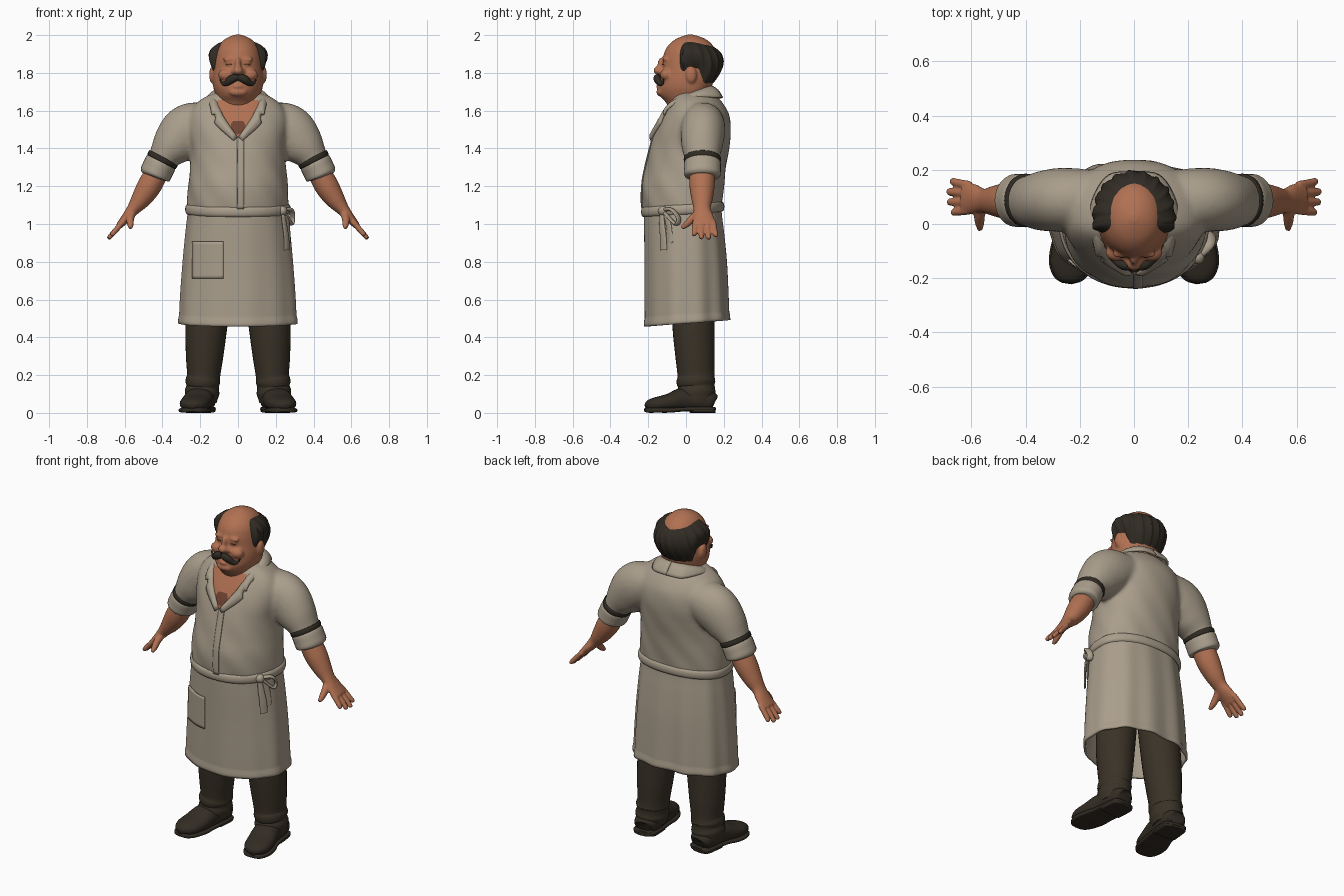
import bpy, bmesh
from math import sin, cos, pi, radians, copysign
from mathutils import Vector, Matrix


def material(name, rgb):
    m = bpy.data.materials.new(name)
    m.diffuse_color = (*rgb, 1)
    return m


CLOTH = material("cream cloth", (0.40, 0.34, 0.26))
SKIN = material("tan skin", (0.44, 0.165, 0.085))
HAIR = material("dark hair", (0.030, 0.024, 0.017))
PANTS = material("brown trousers", (0.042, 0.032, 0.020))
LEATHER = material("dark leather", (0.032, 0.025, 0.017))
BROWN = material("reddish brown", (0.17, 0.058, 0.032))


def at(rows, t):
    """Smooth interpolation of rows keyed by their first column."""
    t = min(max(t, rows[0][0]), rows[-1][0])
    i = 0
    while i < len(rows) - 2 and t > rows[i + 1][0]:
        i += 1
    p, q = rows[i], rows[i + 1]
    o, r = rows[max(i - 1, 0)], rows[min(i + 2, len(rows) - 1)]
    h = q[0] - p[0]
    s = (t - p[0]) / h
    out = []
    for k in range(1, len(p)):
        m0 = (q[k] - o[k]) / (q[0] - o[0]) * h
        m1 = (r[k] - p[k]) / (r[0] - p[0]) * h
        out.append((2*s**3 - 3*s*s + 1) * p[k] + (s**3 - 2*s*s + s) * m0
                   + (3*s*s - 2*s**3) * q[k] + (s**3 - s*s) * m1)
    return out


def surf(rows, a, z, mid, off=0.0, n=2.0):
    """Point on an upright body given by (z, half width, front y, back y); a=0 faces front."""
    w, f, b = at(rows, z)
    s, c = (copysign(abs(k) ** (2 / n), k) for k in (sin(a), cos(a)))
    y = mid + (f - off - mid) * c if c > 0 else mid - (b + off - mid) * c
    return Vector(((w + off) * s, y, z))


def grid(bm, fn, nu, nv, wu=False, wv=False, caps=False):
    ru, rv = nu + (not wu), nv + (not wv)
    vs = [[bm.verts.new(fn(i / nu, j / nv)) for j in range(rv)] for i in range(ru)]
    for i in range(nu):
        for j in range(nv):
            i2, j2 = (i + 1) % ru, (j + 1) % rv
            bm.faces.new((vs[i][j], vs[i2][j], vs[i2][j2], vs[i][j2]))
    if caps:
        bm.faces.new(vs[0])
        bm.faces.new(vs[-1])


def tube(bm, pts, ref=(0, 1, 0), nu=24, nv=24, side=1, n=2.0):
    """Tube through (x, y, z, radius, radius along ref)."""
    rows = [(i, p[0] * side, *p[1:]) for i, p in enumerate(pts)]
    last = len(pts) - 1

    def fn(u, v):
        x, y, z, a, b = at(rows, u * last)
        t = (Vector(at(rows, u*last + .05)[:3]) - Vector(at(rows, u*last - .05)[:3])).normalized()
        r = Vector(ref)
        r = (r - t * r.dot(t)).normalized()
        s, c = (copysign(abs(k) ** (2 / n), k) for k in (sin(2*pi*v), cos(2*pi*v)))
        return Vector((x, y, z)) + t.cross(r) * a * c + r * b * s
    grid(bm, fn, nu, nv, wv=True, caps=True)


def ball(bm, loc, size, both=False):
    for s in ((1, -1) if both else (1,)):
        bmesh.ops.create_icosphere(bm, subdivisions=3, radius=1, matrix=Matrix.LocRotScale(
            Vector((loc[0] * s, loc[1], loc[2])), None, Vector(size)))


def finish(name, bm, mat, mirror=False, voxel=0, thick=0, wrap_to=None, lift=0.005):
    bmesh.ops.recalc_face_normals(bm, faces=bm.faces)
    me = bpy.data.meshes.new(name)
    bm.to_mesh(me)
    bm.free()
    me.materials.append(mat)
    ob = bpy.data.objects.new(name, me)
    bpy.context.collection.objects.link(ob)
    bpy.ops.object.select_all(action='DESELECT')
    ob.select_set(True)
    bpy.context.view_layer.objects.active = ob
    bpy.ops.object.shade_smooth_by_angle(angle=radians(50))
    if wrap_to:
        m = ob.modifiers.new("wrap", 'SHRINKWRAP')
        m.target, m.wrap_method, m.wrap_mode = wrap_to, 'PROJECT', 'ABOVE_SURFACE'
        m.use_project_y, m.offset = True, lift
    if voxel:
        m = ob.modifiers.new("blend", 'REMESH')
        m.mode, m.voxel_size, m.use_smooth_shade = 'VOXEL', voxel, True
        m = ob.modifiers.new("soften", 'SMOOTH')
        m.factor, m.iterations = 0.5, 5
    if thick:
        m = ob.modifiers.new("thickness", 'SOLIDIFY')
        m.thickness, m.offset = thick, 0
    if mirror:
        ob.modifiers.new("mirror", 'MIRROR')
    return ob


# Shirt: torso and short sleeves blended together
torso = [(1.04, .260, -.218, .183), (1.10, .268, -.231, .19), (1.2, .264, -.234, .2),
         (1.3, .254, -.214, .212), (1.4, .25, -.192, .228), (1.5, .262, -.160, .238),
         (1.58, .255, -.122, .228), (1.64, .22, -.088, .195), (1.68, .16, -.066, .16),
         (1.705, .09, -.04, .125)]
sleeve = [(.15, .09, 1.54, .11, .11), (.26, .09, 1.50, .137, .118), (.34, .085, 1.42, .118, .11),
          (.39, .085, 1.355, .084, .094), (.42, .085, 1.29, .07, .084)]
bm = bmesh.new()
grid(bm, lambda u, v: surf(torso, 2*pi*v, 1.04 + .665*u, .02,
     .003 * sin(9*pi*v*2 + 20*u) * (1 - u), 2.15), 50, 72, wv=True, caps=True)
for s in (1, -1):
    tube(bm, sleeve, side=s)
shirt = finish("shirt", bm, CLOTH, voxel=.012)

# Rolled cuffs and the dark bands above them
bm = bmesh.new()
tube(bm, [(.403, .087, 1.335, .066, .078), (.408, .087, 1.326, .083, .096), (.425, .087, 1.29, .085, .098),
          (.440, .087, 1.258, .082, .095), (.444, .087, 1.248, .06, .07)], nu=32)
finish("cuffs", bm, CLOTH, mirror=True)
bm = bmesh.new()
tube(bm, [(.391, .087, 1.357, .07, .08), (.394, .087, 1.351, .084, .097),
          (.405, .087, 1.331, .084, .097), (.408, .087, 1.325, .07, .08)])
finish("arm_bands", bm, HAIR, mirror=True)

# Bare forearms and hands
bm = bmesh.new()
tube(bm, [(.42, .085, 1.29, .06, .068), (.47, .085, 1.20, .064, .067), (.515, .085, 1.13, .052, .056),
          (.555, .085, 1.078, .035, .045), (.59, .092, 1.035, .026, .055), (.63, .097, .99, .018, .06)], nu=36)
for k, tip in enumerate((.672, .686, .688, .676)):
    y = .05 + .031 * k
    tip_y = .043 + .038 * k
    z = .99 - (tip - .625) * 1.1
    tube(bm, [(.605, y, 1.015, .015, .016), (.645, (y + tip_y) / 2, .97, .015, .016),
              (tip - .006, tip_y, z + .007, .013, .014), (tip, tip_y, z, .007, .007)], nu=12, nv=12)
tube(bm, [(.56, .07, 1.06, .022, .022), (.57, .035, 1.03, .021, .021), (.57, .005, 1.0, .018, .018),
          (.568, -.022, .978, .01, .01)], ref=(1, 0, 0), nu=14, nv=12)
finish("arms", bm, SKIN, mirror=True, voxel=.0055)

# Head, face and neck
skull = [(1.52, .085, -.08, .10), (1.60, .098, -.085, .12), (1.65, .106, -.112, .125),
         (1.68, .116, -.138, .128), (1.72, .130, -.147, .135), (1.77, .135, -.14, .15),
         (1.82, .131, -.128, .16), (1.88, .123, -.122, .162), (1.93, .109, -.105, .152),
         (1.97, .080, -.068, .118), (1.992, .046, -.026, .075), (2.003, .012, .01, .034)]
bm = bmesh.new()
grid(bm, lambda u, v: surf(skull, 2*pi*v, 1.52 + .483*u, .02), 60, 56, wv=True, caps=True)
ball(bm, (0, -.146, 1.812), (.027, .027, .023))
ball(bm, (0, -.128, 1.845), (.016, .024, .038))
ball(bm, (.022, -.132, 1.806), (.017, .018, .015), True)
ball(bm, (.064, -.104, 1.79), (.042, .034, .032), True)
ball(bm, (.046, -.11, 1.872), (.036, .016, .011), True)
ball(bm, (.046, -.107, 1.848), (.021, .017, .012), True)
ball(bm, (0, -.138, 1.728), (.03, .022, .012))
ball(bm, (0, -.13, 1.698), (.05, .027, .024))
ball(bm, (.137, .028, 1.79), (.016, .029, .045), True)
finish("head", bm, SKIN, voxel=.007)

# Horseshoe of hair around the bald crown
def hair_point(u, v):
    k = abs(2*u - 1)
    rise = min(max((k*115 - 52) / 18, 0), 1)
    z0, z1 = 1.725 + .085 * rise - .035 * max(0, k - .8) / .2, 1.94 + .028 * min(1, k * 1.4)
    a = pi + radians(115) * (2*u - 1)
    puff = max(0, sin(pi * v ** 1.4)) ** .6 * min(1, (1 - k) * 9)
    lump = .004 * sin(19 * a + 5 * v) + .002 * sin(37 * a + 11 * v)
    return surf(skull, a, z0 + (z1 - z0) * v, .02, -.012 + (.045 + lump) * puff)


bm = bmesh.new()
grid(bm, hair_point, 90, 22)
finish("hair", bm, HAIR)

# Moustache with turned-up tips, and eye lines
bm = bmesh.new()
tube(bm, [(0, -.152, 1.778, .016, .018), (.035, -.153, 1.766, .022, .018), (.062, -.139, 1.745, .015, .014),
          (.083, -.126, 1.745, .008, .009), (.096, -.118, 1.765, .003, .003)])
finish("moustache", bm, HAIR, mirror=True)
bm = bmesh.new()
tube(bm, [(.029, -.119, 1.845, .001, .002), (.046, -.122, 1.846, .0022, .004), (.063, -.114, 1.844, .001, .002)],
     nu=8, nv=8)
finish("eye_lines", bm, BROWN, mirror=True)

# Open neck: chest, chest hair, placket
bm = bmesh.new()
grid(bm, lambda u, v: Vector(((2*u - 1) * (.008 + .1 * min(1, v / .75)), -.5, 1.455 + .2*v)), 14, 16)
finish("chest", bm, SKIN, wrap_to=shirt, lift=.004)
bm = bmesh.new()
grid(bm, lambda u, v: Vector(((2*u - 1) * (.008 + .03 * sin(pi * v * .8)), -.5, 1.473 + .07*v)), 8, 8)
finish("chest_hair", bm, BROWN, wrap_to=shirt, lift=.007)
bm = bmesh.new()
grid(bm, lambda u, v: Vector((-.004 + .036*u, -.5, 1.08 + .375*v)), 3, 24)
finish("placket", bm, CLOTH, thick=.006, wrap_to=shirt, lift=.003)

# Folded collar running into the lapels
inner = [(0, 0, .135, 1.728), (1, .078, .112, 1.722), (2, .113, .04, 1.695), (3, .108, -.055, 1.645),
         (4, .080, -.123, 1.57), (5, .006, -.182, 1.458)]
outer = [(0, 0, .192, 1.668), (1, .10, .172, 1.668), (2, .160, .05, 1.668), (3, .142, -.088, 1.615),
         (4, .122, -.130, 1.535), (5, .022, -.187, 1.442)]


def collar_point(u, v):
    p, q = Vector(at(inner, 5*u)), Vector(at(outer, 5*u))
    if .72 < u < .78:
        q = q.lerp(p, .35)          # lapel notch
    r = p.lerp(q, v)
    return r + Vector((.25, -.6 if u > .5 else .3, .6)) * .016 * sin(pi * v) * (u < 1) \
        * (1 if u > 0 else 0) if 0 < u < 1 else r


bm = bmesh.new()
grid(bm, collar_point, 40, 6)
finish("collar", bm, CLOTH, mirror=True, thick=.012)

# Apron skirt, hollow, with soft folds and a hem
skirt = [(.44, .309, -.212, .226), (.6, .303, -.213, .221), (.8, .289, -.214, .212),
         (.95, .275, -.217, .198), (1.05, .264, -.218, .186), (1.09, .262, -.218, .184)]


def skirt_point(u, v):
    a = 2*pi*v
    z0 = .474 - .017 * cos(a)
    fold = (.006 * sin(11*a) * (.65 - .35 * cos(a)) + .003 * sin(5*a + 1)) * (1 - .6*u)
    hem = .004 if u < .05 else 0
    return surf(skirt, a, z0 + (1.08 - z0) * u, .01, fold + hem - .003, 2.2)


bm = bmesh.new()
grid(bm, skirt_point, 44, 110, wv=True)
apron = finish("apron_skirt", bm, CLOTH, thick=.012)

# Apron pocket
bm = bmesh.new()
grid(bm, lambda u, v: Vector((-.238 + .162*u, -.5, .712 + .195*v)), 12, 12)
finish("apron_pocket", bm, CLOTH, thick=.008, wrap_to=apron, lift=.004)

# Waist tie: band, knot, loop and tails
def band_point(u, v):
    a, t = 2*pi*u, 2*pi*v
    z = 1.078 - .014 * cos(a)
    p = surf(torso, a, z, .02, .003 + .011 * cos(t), 2.15)
    p.z = z + .026 * sin(t)
    return p


bm = bmesh.new()
grid(bm, band_point, 96, 12, wu=True, wv=True)
finish("waist_band", bm, CLOTH)
bm = bmesh.new()
R = (.62, .78, 0)
ball(bm, (.236, -.122, 1.07), (.024, .026, .026))
tube(bm, [(.236, -.128, 1.07, .008, .012), (.246, -.127, 1.0, .007, .018), (.256, -.121, .93, .006, .021),
          (.258, -.118, .862, .006, .023)], ref=R, nv=16)
tube(bm, [(.24, -.12, 1.07, .008, .012), (.258, -.098, 1.02, .007, .017), (.264, -.088, .96, .006, .019),
          (.266, -.085, .90, .006, .019)], ref=R, nv=16)
tube(bm, [(.24, -.12, 1.075, .01, .012), (.28, -.075, 1.075, .009, .017), (.287, -.04, 1.03, .008, .018),
          (.280, -.055, 1.0, .008, .017), (.25, -.115, 1.06, .008, .01)], ref=(.7, -.6, .1), nv=16)
finish("apron_tie", bm, CLOTH)

# Trousers
bm = bmesh.new()
tube(bm, [(.135, .035, .85, .12, .115), (.150, .035, .65, .115, .113), (.168, .04, .45, .110, .111),
          (.177, .048, .30, .099, .104), (.182, .053, .20, .088, .098), (.186, .053, .165, .092, .103),
          (.187, .055, .14, .086, .097), (.190, .055, .11, .092, .102), (.192, .057, .08, .086, .096),
          (.192, .06, .055, .08, .088)], nu=60, nv=32)
finish("trousers", bm, PANTS, mirror=True)

# Shoes with flat soles and heels
X = (1, 0, 0)
bm = bmesh.new()
tube(bm, [(.188, .148, .055, .03, .04), (.190, .13, .062, .055, .066), (.194, .06, .07, .062, .076),
          (.206, -.02, .070, .062, .076), (.222, -.09, .055, .047, .080), (.236, -.155, .046, .038, .074),
          (.244, -.195, .040, .029, .052), (.247, -.214, .034, .012, .022)], ref=X, nu=40, nv=28, n=2.3)
tube(bm, [(.188, .154, .021, .008, .035), (.190, .135, .021, .012, .070), (.196, .05, .021, .012, .076),
          (.208, -.03, .018, .012, .078), (.222, -.09, .014, .013, .085), (.236, -.155, .014, .013, .080),
          (.245, -.200, .014, .013, .055), (.248, -.219, .016, .008, .02)], ref=X, nu=40, n=4)
tube(bm, [(.188, .152, .013, .013, .04), (.190, .135, .013, .013, .068), (.194, .08, .013, .013, .074),
          (.199, .025, .013, .013, .074)], ref=X, nu=12, n=4)
finish("shoes", bm, LEATHER, mirror=True)
